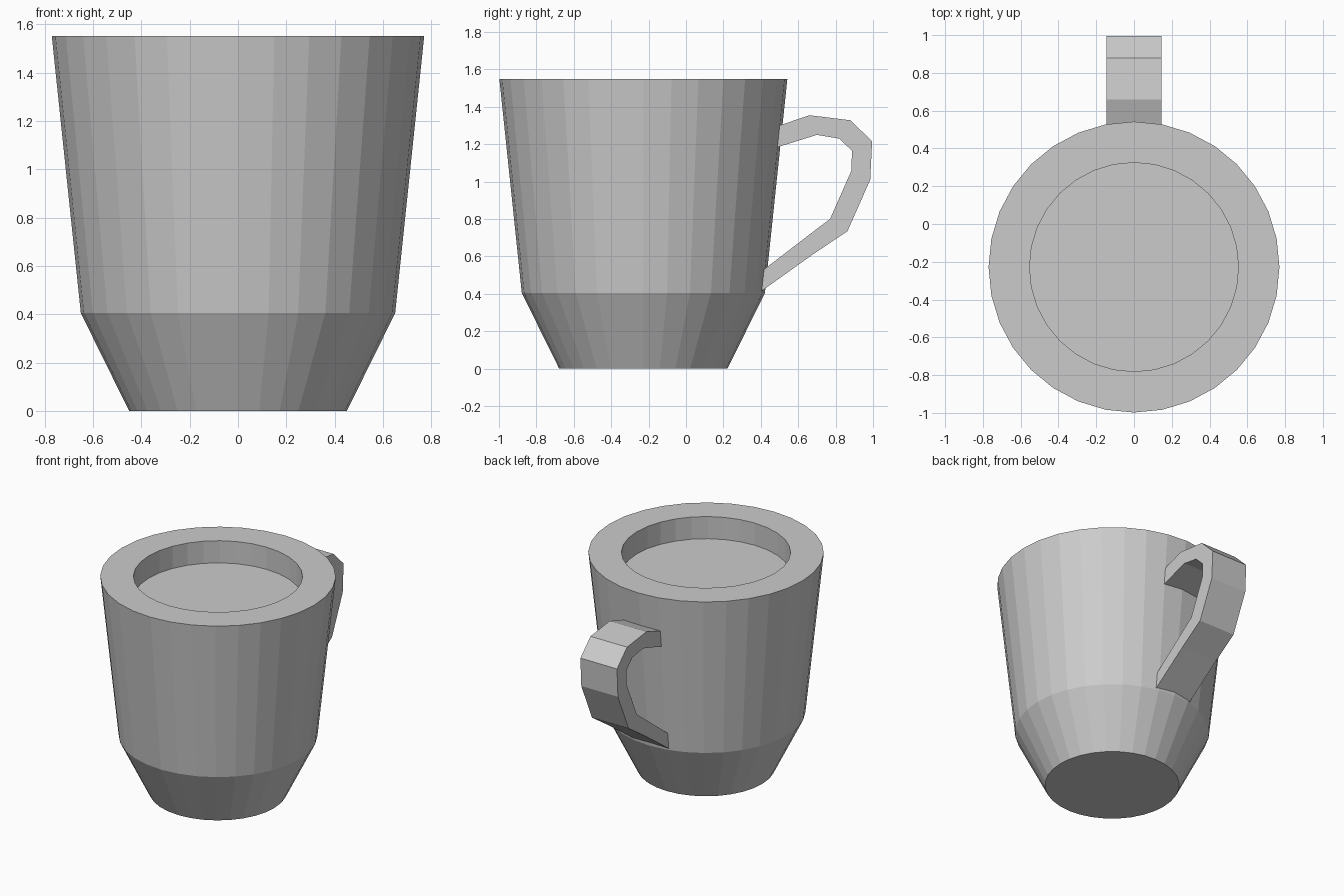
import bpy, bmesh
from math import sin, cos, pi

if "Cube" in bpy.data.objects:
    bpy.data.objects.remove(bpy.data.objects["Cube"])

SIDES = 32
CY = -0.228  # cup axis, offset so cup plus handle is centred


def finish(bm, name):
    bmesh.ops.recalc_face_normals(bm, faces=bm.faces)
    me = bpy.data.meshes.new(name)
    bm.to_mesh(me)
    bm.free()
    ob = bpy.data.objects.new(name, me)
    bpy.context.collection.objects.link(ob)
    return ob


# Cup body: stacked rings from base, up the wall, over the thick rim, to the inner floor
profile = [(0.45, 0.0), (0.65, 0.405), (0.77, 1.55), (0.553, 1.55), (0.553, 1.39)]
bm = bmesh.new()
rings = [[bm.verts.new((r * sin(2 * pi * i / SIDES), CY + r * cos(2 * pi * i / SIDES), z))
          for i in range(SIDES)] for r, z in profile]
for a, b in zip(rings, rings[1:]):
    for i in range(SIDES):
        j = (i + 1) % SIDES
        bm.faces.new((a[i], a[j], b[j], b[i]))
bm.faces.new(rings[0])
bm.faces.new(rings[-1])
finish(bm, "cup_body")

# Handle: paired outer and inner side points (y, z), ends sunk into the wall
outer = [(0.46, 1.287), (0.66, 1.355), (0.88, 1.328), (0.995, 1.215),
         (0.985, 1.01), (0.863, 0.735), (0.68, 0.612), (0.39, 0.405)]
inner = [(0.46, 1.175), (0.70, 1.25), (0.82, 1.23), (0.887, 1.165),
         (0.885, 1.06), (0.77, 0.80), (0.69, 0.74), (0.39, 0.51)]
HALF = 0.146
bm = bmesh.new()
sections = [[bm.verts.new((x, y, z)) for x, (y, z) in
             ((-HALF, o), (HALF, o), (HALF, i), (-HALF, i))]
            for o, i in zip(outer, inner)]
for a, b in zip(sections, sections[1:]):
    for k in range(4):
        n = (k + 1) % 4
        bm.faces.new((a[k], a[n], b[n], b[k]))
bm.faces.new(sections[0])
bm.faces.new(sections[-1])
finish(bm, "handle")
